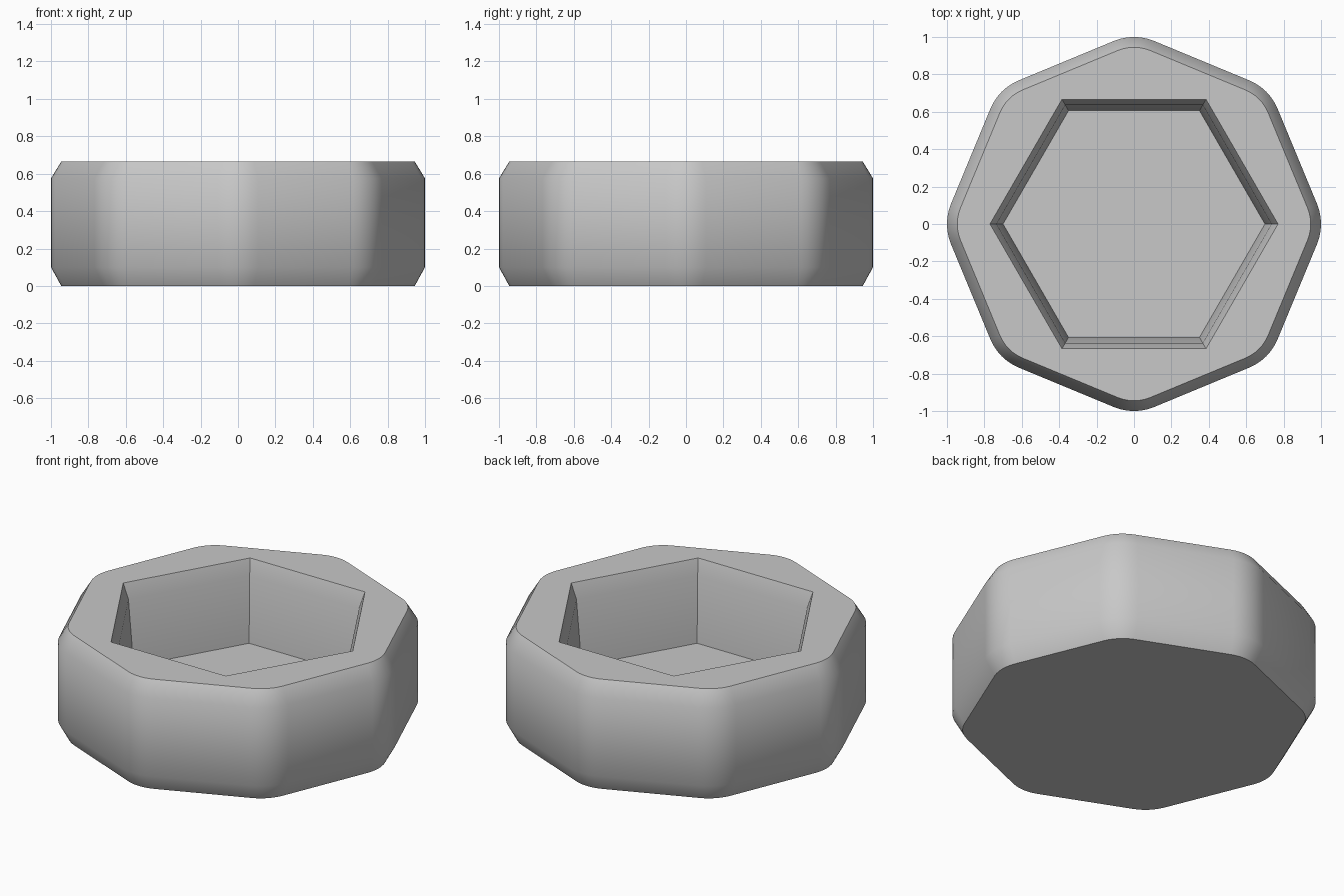
import bpy, bmesh
from math import sin, cos, pi, radians

cube = bpy.data.objects.get("Cube")
if cube:
    bpy.data.objects.remove(cube, do_unlink=True)

HEIGHT, FLOOR = 0.665, 0.18
STEPS = 6  # segments in each rounded corner

metal = bpy.data.materials.new("light grey metal")
metal.use_nodes = True
grey = (0.58, 0.58, 0.58, 1)
metal.diffuse_color = grey
metal.node_tree.nodes["Principled BSDF"].inputs["Base Color"].default_value = grey


def octagon(inset):
    """Rounded octagon outline, offset inward."""
    radius, half = 0.28, pi / 8
    centre = 1 - radius
    points = []
    for corner in range(8):
        a = corner * pi / 4
        for s in range(STEPS + 1):
            b = a - half + 2 * half * s / STEPS
            r = radius - inset
            points.append((centre * cos(a) + r * cos(b), centre * sin(a) + r * sin(b)))
    return points


def hexagon(radius):
    return [(radius * cos(k * pi / 3), radius * sin(k * pi / 3)) for k in range(6)]


def add_rings(bm, rings):
    """Stack outlines and join neighbours with quads."""
    loops = [[bm.verts.new((x, y, z)) for x, y in pts] for pts, z in rings]
    for low, high in zip(loops, loops[1:]):
        for i in range(len(low)):
            j = (i + 1) % len(low)
            bm.faces.new((low[i], low[j], high[j], high[i]))
    return loops


bm = bmesh.new()

# Chamfered outer wall and underside
outer = add_rings(bm, [(octagon(0.055), 0), (octagon(0), 0.1),
                       (octagon(0), 0.575), (octagon(0.055), HEIGHT)])
bm.faces.new(outer[0])

# Tapered hexagonal socket with chamfered mouth and flat floor
inner = add_rings(bm, [(hexagon(0.70), FLOOR), (hexagon(0.735), HEIGHT - 0.09),
                       (hexagon(0.77), HEIGHT)])
bm.faces.new(inner[0])

# Flat rim between the two outlines
rim_edges = [bm.edges.get((loop[i - 1], loop[i]))
             for loop in (outer[-1], inner[-1]) for i in range(len(loop))]
bmesh.ops.triangle_fill(bm, edges=rim_edges, use_beauty=True)
bmesh.ops.recalc_face_normals(bm, faces=bm.faces)

mesh = bpy.data.meshes.new("octagonal_cap")
bm.to_mesh(mesh)
bm.free()
mesh.materials.append(metal)
cap = bpy.data.objects.new("octagonal_cap", mesh)
bpy.context.collection.objects.link(cap)

# Smooth rounded corners and chamfers, sharp rim and socket edges
bpy.ops.object.select_all(action="DESELECT")
cap.select_set(True)
bpy.context.view_layer.objects.active = cap
bpy.ops.object.shade_smooth_by_angle(angle=radians(40))
